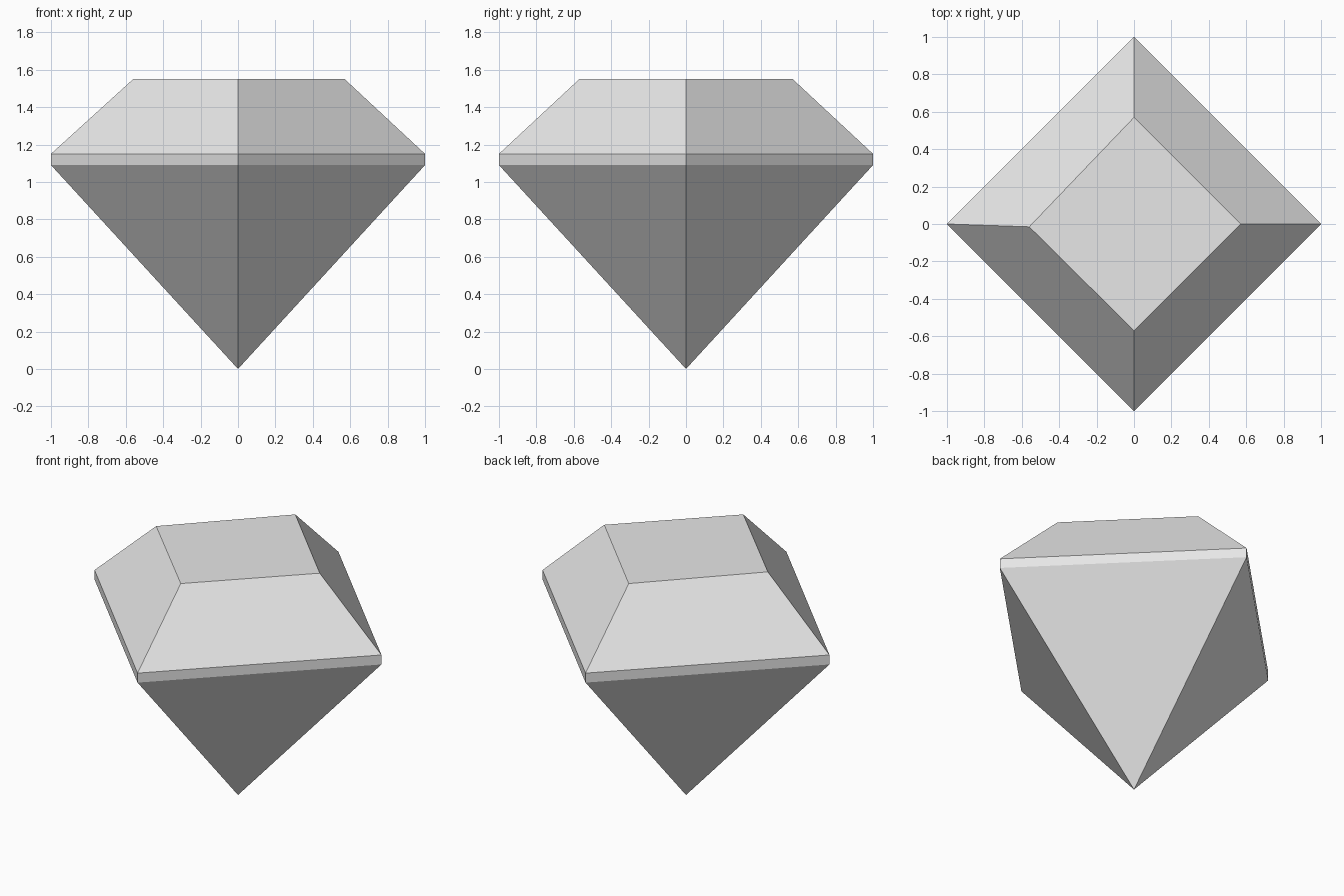
import bpy
import bmesh

cube = bpy.data.objects.get("Cube")
if cube:
    bpy.data.objects.remove(cube, do_unlink=True)

# Single pale grey stone colour
grey = (0.8, 0.8, 0.8, 1.0)
stone = bpy.data.materials.new("pale_grey_stone")
stone.use_nodes = True
stone.diffuse_color = grey
stone.node_tree.nodes["Principled BSDF"].inputs["Base Color"].default_value = grey

bm = bmesh.new()


def ring(radius, z):
    """Four corners on the axes, counter-clockwise."""
    corners = [(radius, 0), (0, radius), (-radius, 0), (0, -radius)]
    return [bm.verts.new((x, y, z)) for x, y in corners]


def band(lower, upper):
    """Quads joining two rings."""
    for i in range(4):
        j = (i + 1) % 4
        bm.faces.new((lower[i], lower[j], upper[j], upper[i]))


# Girdle, crown and flat table
girdle_low = ring(1.0, 1.09)
girdle_high = ring(1.0, 1.15)
table = ring(0.57, 1.55)
band(girdle_low, girdle_high)
band(girdle_high, table)
bm.faces.new(table)

# Slightly uneven left corner of the table
table[2].co.x += 0.01
table[2].co.y -= 0.015

# Pointed pavilion below the girdle
tip = bm.verts.new((0, 0, 0))
for i in range(4):
    bm.faces.new((tip, girdle_low[(i + 1) % 4], girdle_low[i]))

bmesh.ops.recalc_face_normals(bm, faces=bm.faces[:])
mesh = bpy.data.meshes.new("cut_gem")
bm.to_mesh(mesh)
bm.free()
mesh.materials.append(stone)
gem = bpy.data.objects.new("cut_gem", mesh)
bpy.context.collection.objects.link(gem)
